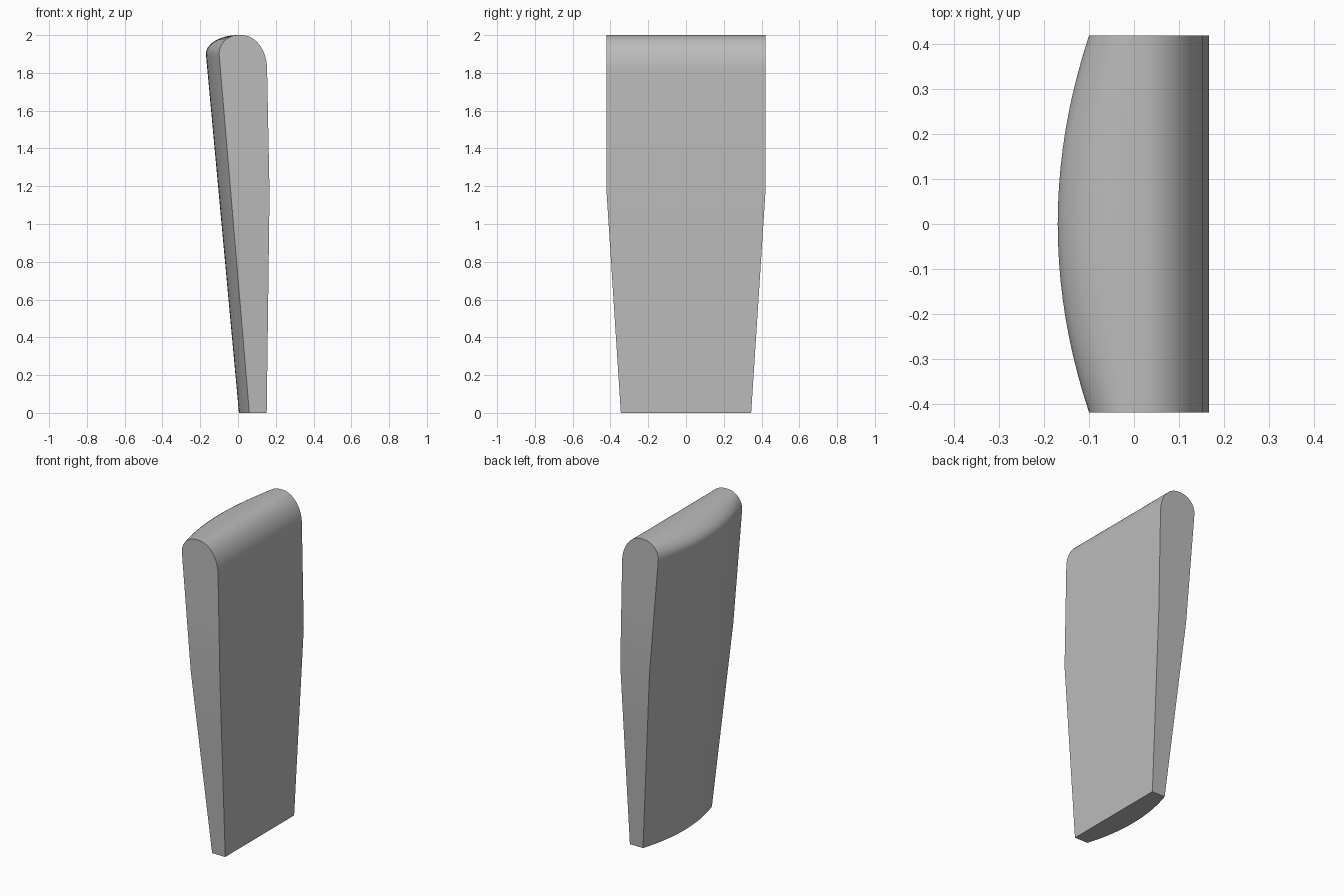
import bpy, bmesh, math

cube = bpy.data.objects.get("Cube")
if cube:
    bpy.data.objects.remove(cube, do_unlink=True)

COLUMNS = 20      # stations across the width
TOP, SHOULDER, WAIST = 2.0, 1.9, 1.16


def half_width(z):
    # straight above the waist, tapering to the foot
    return 0.42 if z >= WAIST else 0.345 + 0.075 * z / WAIST


def curved_side(z, t):
    # bowed face leaning outwards, rolled over at the shoulder
    k = min(z, SHOULDER) / SHOULDER
    x = 0.06 - 0.16 * k - (0.055 + 0.015 * k) * (1 - t * t)
    rise = max(0, z - SHOULDER) / (TOP - SHOULDER)
    return x * math.sqrt(max(0, 1 - rise * rise))


def flat_side(z):
    # nearly flat face with a rounded top edge
    if z <= WAIST:
        return 0.152 + 0.015 * z / WAIST
    x = 0.167 - 0.013 * min(1, (z - WAIST) / 0.66)
    rise = max(0, z - 1.82) / 0.18
    return 0.02 + (x - 0.02) * math.sqrt(max(0, 1 - rise * rise))


levels = [0, 0.4, 0.8, WAIST, 1.5]
levels += [1.82 + 0.18 * math.sin(math.pi / 2 * i / 16) for i in range(17)]

# lofted panel
bm = bmesh.new()
curved, flat = [], []
for z in levels:
    w = half_width(z)
    ts = [2 * i / COLUMNS - 1 for i in range(COLUMNS + 1)]
    curved.append([bm.verts.new((curved_side(z, t), t * w, z)) for t in ts])
    flat.append([bm.verts.new((flat_side(z), t * w, z)) for t in ts])


def skin(a, b):
    for i in range(len(a) - 1):
        bm.faces.new((a[i], a[i + 1], b[i + 1], b[i]))


for grid in (curved, flat):
    for low, high in zip(grid, grid[1:]):
        skin(low, high)
skin(curved[0], flat[0])
skin(curved[-1], flat[-1])
for end in (0, -1):
    skin([row[end] for row in curved], [row[end] for row in flat])
bmesh.ops.recalc_face_normals(bm, faces=bm.faces)

mesh = bpy.data.meshes.new("panel")
bm.to_mesh(mesh)
bm.free()
panel = bpy.data.objects.new("panel", mesh)
bpy.context.collection.objects.link(panel)

# plain grey
grey = bpy.data.materials.new("plain grey")
grey.use_nodes = True
color = (0.5, 0.5, 0.5, 1)
grey.diffuse_color = color
grey.node_tree.nodes["Principled BSDF"].inputs["Base Color"].default_value = color
mesh.materials.append(grey)

bpy.ops.object.select_all(action="DESELECT")
panel.select_set(True)
bpy.context.view_layer.objects.active = panel
bpy.ops.object.shade_smooth_by_angle(angle=math.radians(35))
